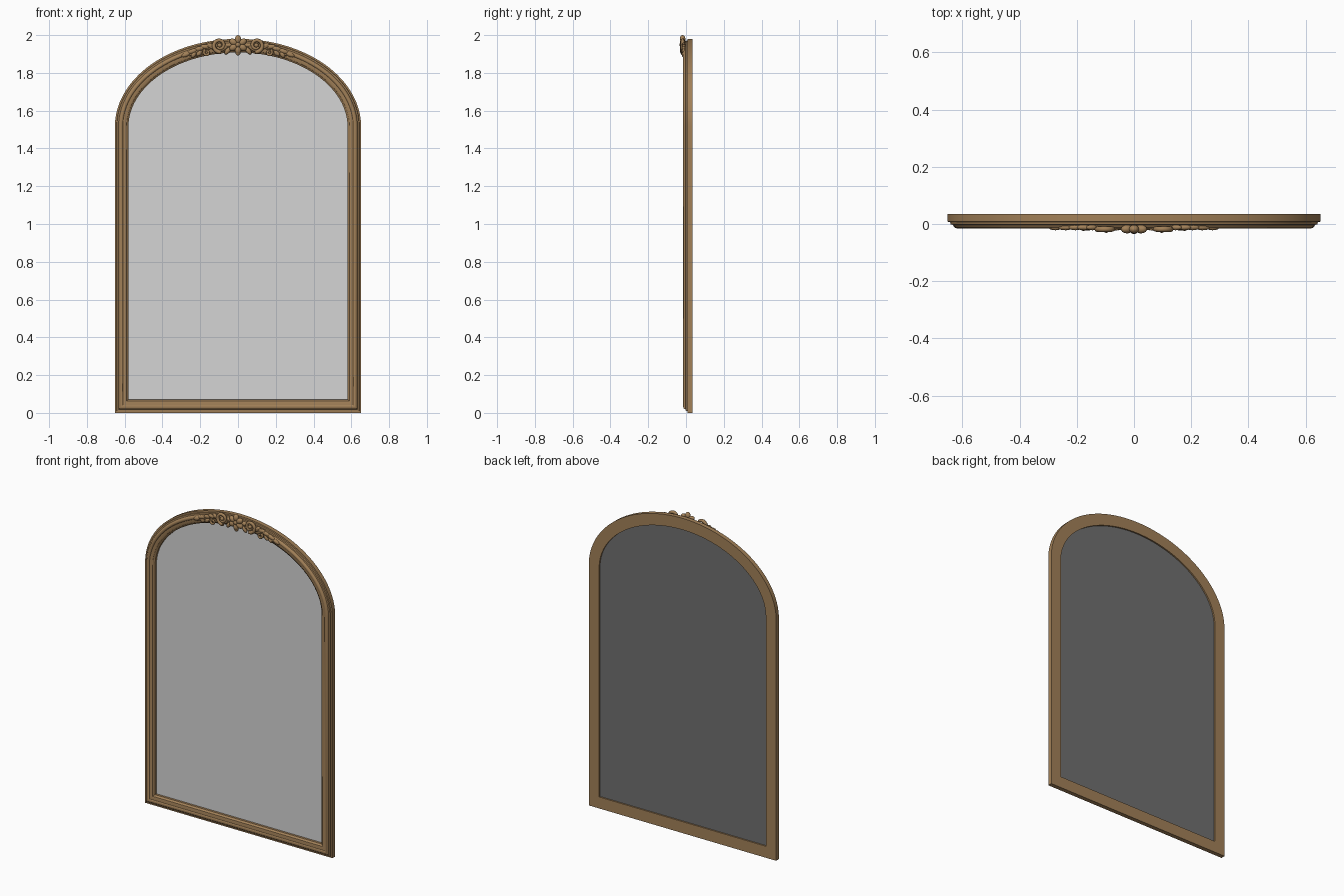
import bpy, bmesh, math
from mathutils import Vector, Matrix

cube = bpy.data.objects.get("Cube")
if cube:
    bpy.data.objects.remove(cube, do_unlink=True)


def material(name, r, g, b):
    m = bpy.data.materials.new(name)
    m.use_nodes = True
    m.diffuse_color = (r, g, b, 1)
    m.node_tree.nodes["Principled BSDF"].inputs["Base Color"].default_value = (r, g, b, 1)
    return m


GOLD = material("antique_gold", 0.362, 0.218, 0.098)
GLASS = material("mirror_grey", 0.66, 0.66, 0.66)
BACKING = material("backing_grey", 0.16, 0.16, 0.16)

HALF, SPRING, RISE = 0.652, 1.515, 0.465
CROWN = 1.949


def add_object(name, bm, *mats, angle=35):
    bmesh.ops.recalc_face_normals(bm, faces=bm.faces)
    mesh = bpy.data.meshes.new(name)
    bm.to_mesh(mesh)
    bm.free()
    for m in mats:
        mesh.materials.append(m)
    ob = bpy.data.objects.new(name, mesh)
    bpy.context.collection.objects.link(ob)
    smooth(ob, angle)


def smooth(ob, angle):
    bpy.ops.object.select_all(action="DESELECT")
    ob.select_set(True)
    bpy.context.view_layer.objects.active = ob
    bpy.ops.object.shade_smooth_by_angle(angle=math.radians(angle))


def outline(steps=64):
    """Arched outline in (x, z), counter-clockwise from the lower left."""
    pts = [Vector((-HALF, 0)), Vector((HALF, 0))]
    for i in range(steps + 1):
        a = math.pi * i / steps
        pts.append(Vector((HALF * math.cos(a), SPRING + RISE * math.sin(a))))
    return pts


def inset(pts, d):
    """Move an outline inwards by d with mitred corners."""
    out = []
    for i, p in enumerate(pts):
        e1 = (p - pts[i - 1]).normalized()
        e2 = (pts[(i + 1) % len(pts)] - p).normalized()
        n1, n2 = Vector((-e1.y, e1.x)), Vector((-e2.y, e2.x))
        out.append(p + (n1 + n2) * d / (1 + n1.dot(n2)))
    return out


def ring(bm, d, y):
    return [bm.verts.new((p.x, y, p.y)) for p in inset(outline(), d)]


def bridge(bm, a, b):
    for i in range(len(a)):
        j = (i + 1) % len(a)
        bm.faces.new((a[i], a[j], b[j], b[i]))


# Moulded frame: stepped profile as (inset, depth) swept round the arch
profile = [(0, .035), (0, .008), (.009, .007), (.011, -.001), (.019, -.003),
           (.022, -.010), (.027, -.014), (.033, -.015), (.039, -.013),
           (.042, -.009), (.054, -.008), (.062, -.005), (.066, .001),
           (.072, .004), (.072, .035)]
bm = bmesh.new()
rings = [ring(bm, d, y) for d, y in profile]
for i, r in enumerate(rings):
    bridge(bm, r, rings[(i + 1) % len(rings)])
add_object("frame_moulding", bm, GOLD)

# Mirror panel: light front, dark back
bm = bmesh.new()
front, back = ring(bm, .068, .018), ring(bm, .068, .026)
bridge(bm, front, back)
bm.faces.new(front)
bm.faces.new(back)
bmesh.ops.recalc_face_normals(bm, faces=bm.faces)
for f in bm.faces:
    f.material_index = 0 if f.normal.y < -0.5 else 1
add_object("mirror_panel", bm, GLASS, BACKING)


def blob(bm, x, z, length, width, angle, y=-.018, depth=.01):
    """Flattened oval petal or leaf, turned in the x-z plane."""
    m = (Matrix.Translation((x, y, z)) @ Matrix.Rotation(-angle, 4, "Y")
         @ Matrix.Diagonal((length, depth, width, 1)))
    bmesh.ops.create_uvsphere(bm, u_segments=16, v_segments=10, radius=1, matrix=m)


def tube(name, pts, thick, y=-.018):
    """Tapering carved scroll through (x, z, radius factor) points."""
    cu = bpy.data.curves.new(name, "CURVE")
    cu.dimensions = "3D"
    cu.bevel_depth, cu.bevel_resolution, cu.use_fill_caps = thick, 2, True
    sp = cu.splines.new("POLY")
    sp.points.add(len(pts) - 1)
    for p, (x, z, r) in zip(sp.points, pts):
        p.co, p.radius = (x, y, z, 1), r
    cu.materials.append(GOLD)
    ob = bpy.data.objects.new(name, cu)
    bpy.context.collection.objects.link(ob)
    bpy.ops.object.select_all(action="DESELECT")
    ob.select_set(True)
    bpy.context.view_layer.objects.active = ob
    bpy.ops.object.convert(target="MESH")
    smooth(bpy.context.view_layer.objects.active, 60)


# Central rosette with a hanging bud
bm = bmesh.new()
for i in range(6):
    a = math.pi / 6 + i * math.pi / 3
    blob(bm, .028 * math.cos(a), CROWN + .028 * math.sin(a), .023, .017, a, -.018, .015)
blob(bm, 0, CROWN, .014, .014, 0, -.023, .012)
blob(bm, 0, CROWN - .042, .013, .016, 0, -.016, .012)
add_object("crown_rosette", bm, GOLD, angle=60)


def arch_mid(x):
    return SPRING + RISE * math.sqrt(1 - (x / HALF) ** 2) - .036


for side, s in (("left", 1), ("right", -1)):
    # Large volute beside the rosette
    spiral = []
    for i in range(33):
        t = i / 32
        a = math.radians(-100 + 430 * t)
        r = .036 - .022 * t
        spiral.append((s * (.097 + r * math.cos(a)), 1.946 + r * math.sin(a), 1 - .3 * t))
    tube(side + "_volute", spiral, .011, -.018)

    # Wavy stem trailing down the arch
    tail = []
    for i in range(21):
        t = i / 20
        x = .06 + .23 * t
        z = arch_mid(x) - .022 * math.sin(t * math.pi * 3) * (1 - .5 * t)
        tail.append((s * x, z, 1 - .6 * t))
    tube(side + "_trailing_stem", tail, .010, -.013)

    # Small counter scroll hanging on the inner edge
    curl = []
    for i in range(21):
        t = i / 20
        a = math.radians(60 - 400 * t)
        r = .017 - .011 * t
        curl.append((s * (.165 + r * math.cos(a)), 1.908 + r * math.sin(a), 1 - .4 * t))
    tube(side + "_counter_scroll", curl, .008, -.016)

    # Acanthus leaves fanning along the arch
    bm = bmesh.new()
    blob(bm, s * .097, 1.946, .012, .012, 0, -.019, .012)
    for x, dz, length, tilt in ((.145, .012, .024, .5), (.175, .012, .024, .1),
                                (.205, .008, .026, -.2), (.205, -.016, .02, -.8),
                                (.24, .004, .028, -.35), (.235, -.016, .018, -.9),
                                (.275, -.003, .026, -.4), (.055, -.026, .022, -.9)):
        blob(bm, s * x, arch_mid(x) + dz, length, .012, s * tilt, -.012, .01)
    add_object(side + "_leaf_spray", bm, GOLD, angle=60)
